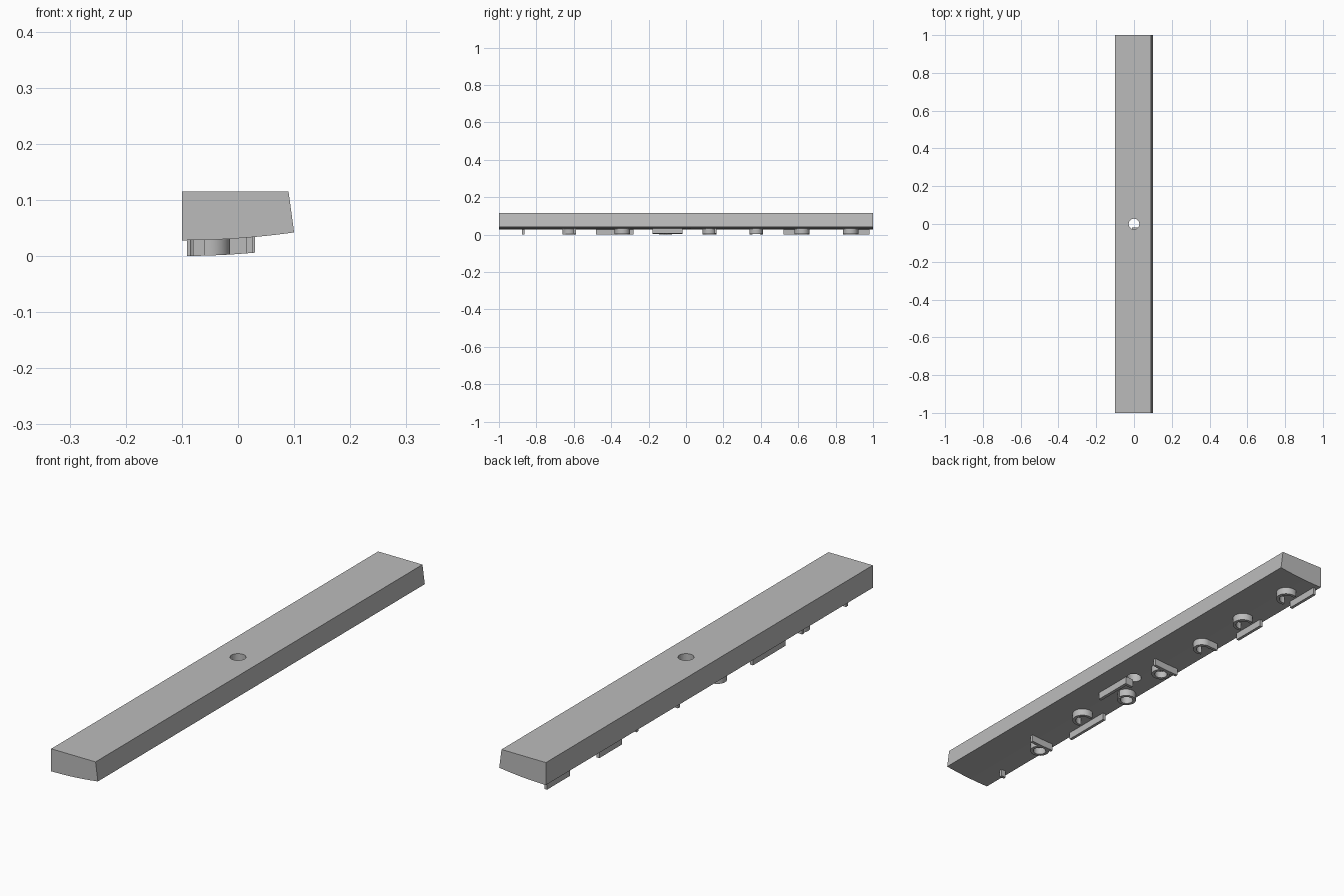
import bpy
import bmesh
from math import cos, sin, radians
from mathutils import Vector

if "Cube" in bpy.data.objects:
    bpy.data.objects.remove(bpy.data.objects["Cube"], do_unlink=True)

grey = bpy.data.materials.new("plain grey")
grey.use_nodes = True
grey.diffuse_color = (0.5, 0.5, 0.5, 1)
grey.node_tree.nodes["Principled BSDF"].inputs["Base Color"].default_value = (0.5, 0.5, 0.5, 1)

RELIEF = 0.028   # height of the raised pieces under the bar
SINK = 0.004     # how far they sink into the bar


def underside(x):
    """Height of the gently curved underside."""
    return 0.028 + 0.014 * ((x + 0.1) / 0.2) ** 2


def finish(name, bm, angle=30):
    bmesh.ops.recalc_face_normals(bm, faces=bm.faces)
    mesh = bpy.data.meshes.new(name)
    bm.to_mesh(mesh)
    bm.free()
    mesh.materials.append(grey)
    obj = bpy.data.objects.new(name, mesh)
    bpy.context.collection.objects.link(obj)
    bpy.ops.object.select_all(action="DESELECT")
    obj.select_set(True)
    bpy.context.view_layer.objects.active = obj
    bpy.ops.object.shade_smooth_by_angle(angle=radians(angle))
    return obj


def relief(name, path, width):
    """Raised strip along a flat path that follows the curved underside."""
    bm = bmesh.new()
    pts = [Vector(p) for p in path]
    rings = []
    for i, p in enumerate(pts):
        along = (pts[min(i + 1, len(pts) - 1)] - pts[max(i - 1, 0)]).normalized()
        side = Vector((-along.y, along.x)) * width / 2
        a, b = p + side, p - side
        rings.append([bm.verts.new((q.x, q.y, underside(q.x) + dz))
                      for q, dz in ((a, SINK), (b, SINK), (b, -RELIEF), (a, -RELIEF))])
    for r, s in zip(rings, rings[1:]):
        for k in range(4):
            n = (k + 1) % 4
            bm.faces.new((r[k], r[n], s[n], s[k]))
    bm.faces.new(rings[0])
    bm.faces.new(rings[-1])
    return finish(name, bm)


def arc(x, y, radius, start, end, steps=20):
    turns = [radians(start + (end - start) * i / steps) for i in range(steps + 1)]
    return [(x + radius * cos(t), y + radius * sin(t)) for t in turns]


# Long bar with a sloped side and a curved underside
bm = bmesh.new()
steps = 16
profile = [(-0.1, 0.115), (0.09, 0.115)]
profile += [(0.1 - 0.2 * i / steps, underside(0.1 - 0.2 * i / steps)) for i in range(steps + 1)]
cap = bm.faces.new([bm.verts.new((x, -1, z)) for x, z in profile])
grown = bmesh.ops.extrude_face_region(bm, geom=[cap])
bmesh.ops.translate(bm, vec=(0, 2, 0),
                    verts=[v for v in grown["geom"] if isinstance(v, bmesh.types.BMVert)])
bar = finish("bar", bm)

# Round hole through the middle
bpy.ops.mesh.primitive_cylinder_add(vertices=40, radius=0.028, depth=0.4, location=(0, 0, 0.07))
cutter = bpy.context.object
cutter.name = "hole_cutter"
cutter.hide_render = True
cut = bar.modifiers.new("hole", "BOOLEAN")
cut.operation = "DIFFERENCE"
cut.solver = "EXACT"
cut.object = cutter
bpy.context.view_layer.objects.active = bar
bpy.ops.object.modifier_apply(modifier=cut.name)
bpy.data.objects.remove(cutter, do_unlink=True)
bpy.ops.object.select_all(action="DESELECT")
bar.select_set(True)
bpy.ops.object.shade_smooth_by_angle(angle=radians(30))

# Raised arcs: x, y, radius, start and end angle
arcs = [
    (-0.05, -0.625, 0.03, 90, 420),
    (-0.03, -0.34, 0.035, -110, 110),
    (-0.055, -0.11, 0.03, 0, 350),
    (-0.03, 0.125, 0.03, 90, 420),
    (-0.03, 0.375, 0.03, -120, 120),
    (-0.03, 0.62, 0.035, -110, 110),
    (-0.03, 0.88, 0.035, -110, 110),
]
for i, spec in enumerate(arcs):
    relief(f"raised_arc_{i + 1}", arc(*spec), 0.012)

# Raised rails running along the bar: x, start y, end y
for i, (x, y0, y1) in enumerate([(-0.085, -0.48, -0.28), (0.02, -0.18, -0.02),
                                 (-0.085, 0.52, 0.66), (-0.085, 0.84, 0.98)]):
    relief(f"long_rail_{i + 1}", [(x, y0), (x, y1)], 0.012)

# Raised rails running across the bar: y, start x, end x
for i, (y, x0, x1) in enumerate([(-0.87, -0.08, -0.06), (-0.595, -0.085, 0.015),
                                 (-0.025, -0.01, 0.025), (0.158, -0.08, 0.03),
                                 (0.405, -0.075, -0.03)]):
    spans = 6
    relief(f"cross_rail_{i + 1}",
           [(x0 + (x1 - x0) * k / spans, y) for k in range(spans + 1)], 0.012)
